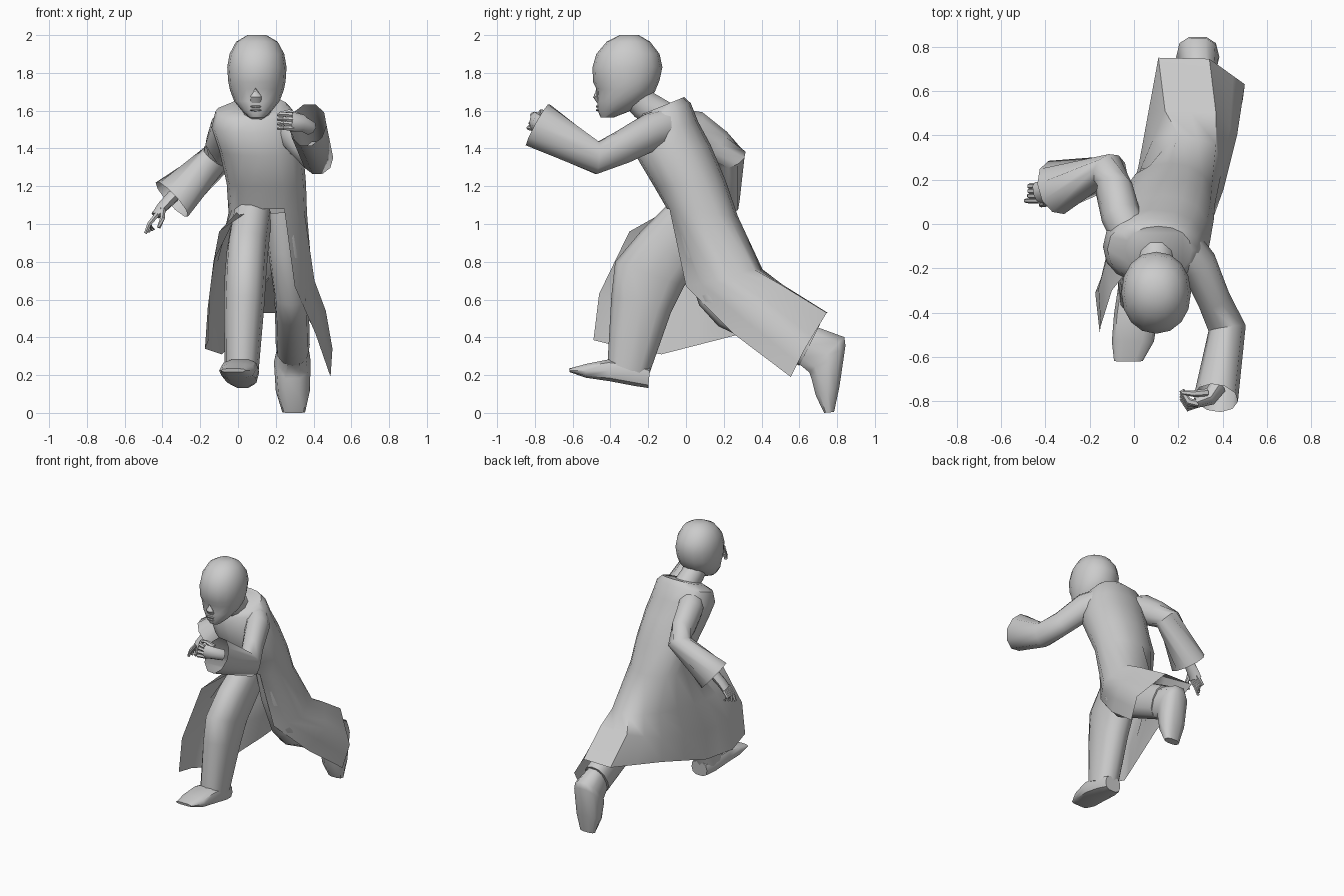
import bpy, bmesh, math
from mathutils import Vector


def make(name, bm):
    bmesh.ops.remove_doubles(bm, verts=bm.verts, dist=.0005)
    bmesh.ops.recalc_face_normals(bm, faces=bm.faces)
    me = bpy.data.meshes.new(name)
    bm.to_mesh(me)
    bm.free()
    ob = bpy.data.objects.new(name, me)
    bpy.context.collection.objects.link(ob)
    return ob


def skin(bm, rows, closed=True, cap0=True, cap1=True):
    """Skin rows of points into the bmesh."""
    vs = [[bm.verts.new(p) for p in r] for r in rows]
    n = len(rows[0])
    for a, b in zip(vs, vs[1:]):
        for i in range(n if closed else n - 1):
            j = (i + 1) % n
            bm.faces.new((a[i], a[j], b[j], b[i]))
    if closed and cap0:
        bm.faces.new(vs[0])
    if closed and cap1:
        bm.faces.new(vs[-1][::-1])


def build(name, rows, **kw):
    bm = bmesh.new()
    skin(bm, rows, **kw)
    return make(name, bm)


def oval(c, u, v, n, p=1.0):
    f = lambda w: math.copysign(abs(w) ** p, w)
    ts = [2 * math.pi * i / n for i in range(n)]
    return [c + u * f(math.cos(t)) + v * f(math.sin(t)) for t in ts]


def ring(x0, x1, yf, zf, yb, zb, n=12, p=.85):
    """Oval given as x0, x1, front y, z, back y, z."""
    c = Vector(((x0 + x1) / 2, (yf + yb) / 2, (zf + zb) / 2))
    return oval(c, Vector(((x1 - x0) / 2, 0, 0)),
                Vector((0, (yb - yf) / 2, (zb - zf) / 2)), n, p)


def loft(name, rings, n=12, p=.85, **kw):
    return build(name, [ring(*r, n=n, p=p) for r in rings], **kw)


def tube(name, pts, n=10, **kw):
    """Points along a path: x, y, z, horizontal radius, vertical radius."""
    cs = [Vector(q[:3]) for q in pts]
    rows = []
    for i, q in enumerate(pts):
        t = Vector((0, 0, 0))
        if i > 0:
            t += (cs[i] - cs[i - 1]).normalized()
        if i < len(cs) - 1:
            t += (cs[i + 1] - cs[i]).normalized()
        t.normalize()
        u = t.cross(Vector((0, 0, 1))).normalized()
        rows.append(oval(cs[i], u * q[3], u.cross(t) * q[4], n))
    return build(name, rows, **kw)


def along(pts, s):
    """Point at parameter s along a list of points."""
    i = min(int(s), len(pts) - 2)
    return Vector(pts[i]).lerp(Vector(pts[i + 1]), s - i)


# Head, with nose and mouth
loft("head", [(.06, .14, -.452, 1.565, -.38, 1.565),
              (.02, .18, -.468, 1.60, -.29, 1.60),
              (-.02, .22, -.47, 1.65, -.22, 1.65),
              (-.042, .242, -.474, 1.715, -.165, 1.70),
              (-.052, .252, -.492, 1.75, -.14, 1.76),
              (-.057, .257, -.495, 1.83, -.125, 1.83),
              (-.045, .245, -.475, 1.90, -.14, 1.90),
              (-.01, .21, -.42, 1.965, -.19, 1.965),
              (.05, .15, -.35, 2.0, -.25, 2.0)], n=16, p=.95)
tube("nose", [(.095, -.47, 1.735, .018, .01), (.095, -.474, 1.675, .03, .018),
              (.095, -.46, 1.645, .028, .012)], n=8)
for z in (1.603, 1.622):
    loft("lip", [(.055, .135, -.45, z - .01, -.45, z + .01),
                 (.075, .115, -.477, z - .004, -.477, z + .004)], n=8)
tube("neck", [(.1, -.12, 1.57, .085, .085), (.1, -.22, 1.63, .08, .085),
              (.1, -.29, 1.71, .085, .085)])

# Long coat: closed body leaning forward, open skirt welded to its waist
body = [ring(*r, n=16, p=.9) for r in (
    (-.05, .365, -.1, 1.08, .275, 1.04), (-.06, .36, -.17, 1.2, .21, 1.23),
    (-.1, .345, -.265, 1.36, .13, 1.42), (-.14, .32, -.27, 1.48, .065, 1.54),
    (-.12, .295, -.255, 1.55, .025, 1.64), (-.04, .26, -.235, 1.58, -.01, 1.672))]
# skirt rows run from left front edge round the back to right front edge
skirt = [
    [(.30, .0, .67), (.405, .16, .70), (.37, .36, .76), (.2, .405, .76),
     (.05, .25, .77), (-.09, .02, .78), (-.13, -.18, .80), (-.10, -.3, .96)],
    [(.41, .25, .42), (.465, .40, .54), (.37, .50, .68), (.14, .51, .68),
     (.03, .25, .58), (-.10, -.10, .54), (-.16, -.29, .56), (-.15, -.46, .63)],
    [(.49, .555, .19), (.50, .63, .34), (.34, .745, .53), (.11, .75, .53),
     (.02, .26, .41), (-.085, -.13, .31), (-.175, -.31, .34), (-.155, -.49, .385)],
]
cols = [0, .5, 1, 1.33, 1.67, 2, 2.5, 3, 3.5, 4, 4.5, 5, 5.5, 6, 7]
waist = [body[0][i % 16] for i in range(-3, 12)]
bm = bmesh.new()
skin(bm, body, cap0=False)
skin(bm, [waist] + [[along(r, s) for s in cols] for r in skirt], closed=False)
make("coat", bm)

# Sleeves, open at the cuffs
tube("left_sleeve", [(.19, -.06, 1.53, .09, .10), (.29, -.18, 1.49, .085, .10),
                     (.36, -.34, 1.405, .075, .09), (.42, -.47, 1.35, .085, .09),
                     (.37, -.785, 1.525, .10, .13)], cap1=False)
tube("right_sleeve", [(.0, -.08, 1.53, .09, .09), (-.06, .04, 1.50, .09, .105),
                      (-.09, .16, 1.42, .085, .09), (-.11, .235, 1.35, .085, .09),
                      (-.35, .165, 1.13, .125, .125)], cap1=False)

# Trousers and shoes
loft("right_trouser", [(-.03, .18, -.09, 1.11, .18, .97),
                       (-.06, .16, -.24, .96, .04, .75),
                       (-.07, .15, -.375, .80, -.01, .67),
                       (-.075, .14, -.395, .62, -.08, .53),
                       (-.07, .11, -.415, .27, -.20, .19)])
loft("right_shoe", [(-.04, .09, -.19, .24, -.20, .13),
                    (-.07, .11, -.28, .27, -.27, .14),
                    (-.09, .11, -.41, .285, -.40, .165),
                    (-.10, .09, -.53, .26, -.53, .185),
                    (-.09, .04, -.62, .235, -.615, .215)], n=10, p=.7)
loft("left_trouser", [(.14, .33, -.06, 1.06, .22, 1.04),
                      (.16, .34, -.02, .84, .25, .86),
                      (.19, .37, .07, .57, .31, .70),
                      (.195, .375, .17, .46, .37, .66),
                      (.20, .38, .60, .25, .71, .47)])
loft("left_shoe", [(.22, .37, .59, .26, .69, .46),
                   (.20, .38, .65, .21, .842, .405),
                   (.19, .385, .66, .18, .848, .36),
                   (.20, .38, .685, .09, .815, .14),
                   (.235, .355, .73, .0, .785, .005)], n=10, p=.8)

# Hands: palm, fingers and thumb
tube("left_palm", [(.38, -.73, 1.51, .04, .04), (.34, -.785, 1.535, .035, .045),
                   (.28, -.805, 1.54, .025, .055)], n=8)
tube("right_palm", [(-.34, .165, 1.15, .04, .035), (-.40, .15, 1.09, .045, .03),
                    (-.435, .14, 1.045, .05, .025)], n=8)
for i in range(4):
    z = 1.505 + .024 * i
    tube("left_finger", [(.29, -.81, z, .017, .014), (.245, -.83 + .01 * i, z + .004, .016, .013),
                         (.215, -.785 + .012 * i, z, .012, .01)], n=6)
    y = .105 + .022 * i
    tube("right_finger", [(-.425, y, 1.055, .013, .015), (-.47, y, 1.0, .013, .013),
                          (-.49 + .015 * i, y, .95 + .006 * i, .009, .009)], n=6)
tube("left_thumb", [(.33, -.76, 1.57, .018, .018), (.27, -.765, 1.595, .015, .013),
                    (.22, -.76, 1.585, .01, .01)], n=6)
tube("right_thumb", [(-.40, .12, 1.08, .017, .017), (-.40, .09, 1.03, .014, .014),
                     (-.42, .085, .98, .01, .01)], n=6)

# Smooth shading with sharp creases kept
for ob in bpy.context.collection.objects:
    ob.select_set(True)
    bpy.context.view_layer.objects.active = ob
bpy.ops.object.shade_smooth_by_angle(angle=math.radians(45))
